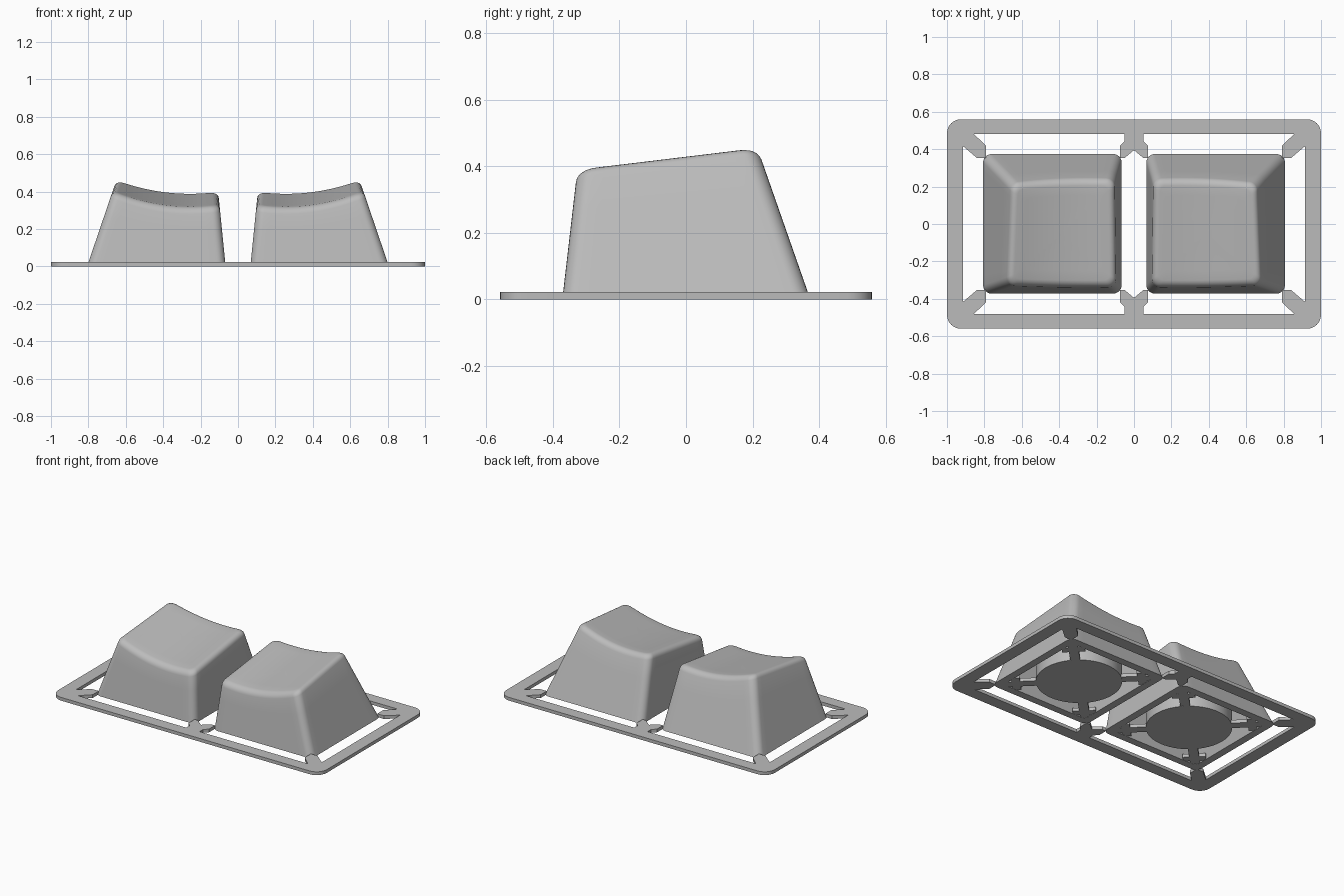
import bpy, bmesh, math

if "Cube" in bpy.data.objects:
    bpy.data.objects.remove(bpy.data.objects["Cube"], do_unlink=True)

grey = bpy.data.materials.new("plain grey")
grey.use_nodes = True
COLOUR = (0.5, 0.5, 0.5, 1)
grey.diffuse_color = COLOUR
grey.node_tree.nodes["Principled BSDF"].inputs["Base Color"].default_value = COLOUR

CENTRE = 0.433      # keycap centre along x
THICK = 0.022       # moulding frame thickness


def rounded_rect(x0, x1, y0, y1, r, steps=6):
    """Counter-clockwise outline with round corners."""
    points = []
    corners = ((x1 - r, y1 - r), (x0 + r, y1 - r), (x0 + r, y0 + r), (x1 - r, y0 + r))
    for i, (cx, cy) in enumerate(corners):
        for k in range(steps + 1):
            a = math.pi / 2 * (i + k / steps)
            points.append((cx + r * math.cos(a), cy + r * math.sin(a)))
    # Split the straight sides so the dished top follows its curve
    dense = []
    for i, (x, y) in enumerate(points):
        nx, ny = points[(i + 1) % len(points)]
        n = 14 if math.hypot(nx - x, ny - y) > 4 * r else 1
        dense += [(x + (nx - x) * j / n, y + (ny - y) * j / n) for j in range(n)]
    return dense


def finish(obj, angle=32):
    obj.data.materials.clear()
    obj.data.materials.append(grey)
    bpy.ops.object.select_all(action='DESELECT')
    obj.select_set(True)
    bpy.context.view_layer.objects.active = obj
    bpy.ops.object.shade_smooth_by_angle(angle=math.radians(angle))


def mesh_object(name, bm, angle=32):
    bmesh.ops.recalc_face_normals(bm, faces=bm.faces)
    mesh = bpy.data.meshes.new(name)
    bm.to_mesh(mesh)
    bm.free()
    obj = bpy.data.objects.new(name, mesh)
    bpy.context.collection.objects.link(obj)
    finish(obj, angle)
    return obj


# Flat moulding frame with corner and centre tabs
quarter = [(0.915, 0.417), (0.84, 0.353), (0.79, 0.353), (0.79, 0.417), (0.855, 0.48),
           (0.05, 0.48), (0.05, 0.443), (0.076, 0.417), (0.076, 0.353), (0.05, 0.353), (0, 0.395)]
half = quarter + [(-x, y) for x, y in reversed(quarter[:-1])]
opening = half + [(-x, -y) for x, y in half]
curve = bpy.data.curves.new("moulding_frame", 'CURVE')
curve.dimensions = '2D'
curve.fill_mode = 'BOTH'
curve.extrude = THICK / 2
for outline in (rounded_rect(-1, 1, -0.56, 0.56, 0.075), opening):
    spline = curve.splines.new('POLY')
    spline.points.add(len(outline) - 1)
    for p, (x, y) in zip(spline.points, outline):
        p.co = (x, y, 0, 1)
    spline.use_cyclic_u = True
frame = bpy.data.objects.new("moulding_frame", curve)
bpy.context.collection.objects.link(frame)
frame.location.z = THICK / 2
bpy.context.view_layer.objects.active = frame
frame.select_set(True)
bpy.ops.object.convert(target='MESH')
finish(bpy.context.view_layer.objects.active)


def top_height(x, y):
    """Dished top: a cylinder hollow tilted towards the front."""
    return 0.383 + 0.484 * (x - 0.256) ** 2 + 0.136 * (y - 0.17)


def wall_outline(z, inset, r):
    """Tapered wall cross-section at height z."""
    return rounded_rect(0.066 + 0.1 * z + inset, 0.807 - 0.34 * z - inset,
                        -0.372 + 0.116 * z + inset, 0.374 - 0.35 * z - inset, r)


def wall_ring(drop, t=None, inset=0.0, r=0.045):
    """Ring lying on the walls, a given drop below the top or a fraction t up."""
    ring = []
    for i in range(len(wall_outline(0, inset, r))):
        z = 0.3
        for _ in range(6):
            x, y = wall_outline(z, inset, r)[i]
            z = top_height(x, y) - drop if t is None else t * (top_height(x, y) - drop)
        ring.append((x, y, z))
    return ring


def keycap(name, side):
    fillet = 0.034
    ceiling = 0.25
    rings = [[(x, y, ceiling) for x, y in wall_outline(ceiling, 0.05, 0.03)],
             [(x, y, 0) for x, y in wall_outline(0, 0.05, 0.03)],
             [(x, y, 0) for x, y in wall_outline(0, 0, 0.045)]]
    rings += [wall_ring(fillet, t) for t in (0.35, 0.7)]
    # Rounded rim
    for k in range(6):
        a = math.pi / 2 * k / 5
        inset = fillet * (1 - math.cos(a))
        rings.append(wall_ring(fillet * (1 - math.sin(a)), None, inset, 0.045 - 0.5 * inset))
    # Dished top, shrinking towards its middle
    rim = rings[-1]
    mx = sum(p[0] for p in rim) / len(rim)
    my = sum(p[1] for p in rim) / len(rim)
    for s in (0.8, 0.6, 0.4, 0.2, 0.05):
        flat = [(mx + (x - mx) * s, my + (y - my) * s) for x, y, _ in rim]
        rings.append([(x, y, top_height(x, y)) for x, y in flat])
    bm = bmesh.new()
    loops = [[bm.verts.new((side * x, y, z)) for x, y, z in ring] for ring in rings]
    for low, high in zip(loops, loops[1:]):
        for i in range(len(low)):
            j = (i + 1) % len(low)
            bm.faces.new((low[i], low[j], high[j], high[i]))
    bm.faces.new(loops[0])
    bm.faces.new(loops[-1])
    mesh_object(name, bm)


def underside(name, side):
    # Round boss hanging inside the hollow
    bpy.ops.mesh.primitive_cylinder_add(vertices=64, radius=0.26, depth=0.26,
                                        location=(side * CENTRE, 0, 0.13))
    boss = bpy.context.object
    boss.name = name + "_boss"
    finish(boss)
    # Diagonal runners from the boss to each corner, each crossed by a short bar
    bm = bmesh.new()
    for sx in (-1, 1):
        for sy in (-1, 1):
            for reach, length, width, turn in ((0.36, 0.24, 0.06, 0), (0.38, 0.14, 0.05, 1)):
                box = bmesh.ops.create_cube(bm, size=1)["verts"]
                angle = math.atan2(sy, sx) + turn * math.pi / 2
                bmesh.ops.scale(bm, verts=box, vec=(length, width, THICK))
                for v in box:
                    x, y = v.co.x, v.co.y
                    v.co.x = (x * math.cos(angle) - y * math.sin(angle)
                              + side * CENTRE + sx * reach * math.sqrt(0.5))
                    v.co.y = (x * math.sin(angle) + y * math.cos(angle)
                              + sy * reach * math.sqrt(0.5))
                    v.co.z += THICK / 2 + 0.001
    mesh_object(name + "_runners", bm)


for label, side in (("left", 1), ("right", -1)):
    keycap(label + "_keycap", side)
    underside(label + "_keycap", side)
